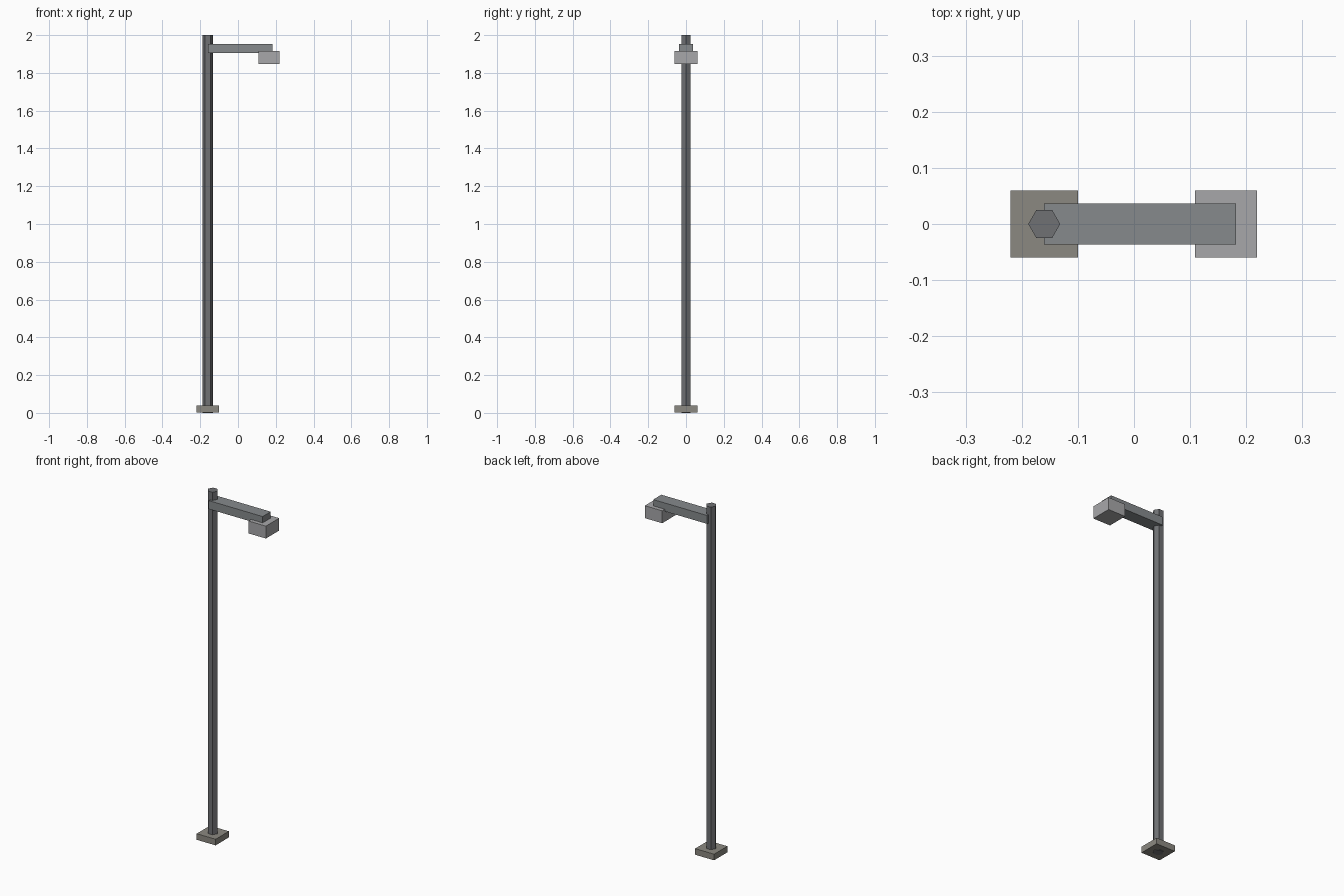
import bpy

if "Cube" in bpy.data.objects:
    bpy.data.objects.remove(bpy.data.objects["Cube"])


def paint(obj, color):
    mat = bpy.data.materials.new(obj.name + "_paint")
    mat.diffuse_color = (*color, 1)
    mat.use_nodes = True
    mat.node_tree.nodes["Principled BSDF"].inputs["Base Color"].default_value = mat.diffuse_color
    obj.data.materials.append(mat)


def box(name, x, y, z, color):
    """Box from (min, max) ranges in x and z, and a half width in y."""
    bpy.ops.mesh.primitive_cube_add(
        size=1, location=((x[0] + x[1]) / 2, 0, (z[0] + z[1]) / 2))
    obj = bpy.context.object
    obj.name = name
    obj.scale = (x[1] - x[0], 2 * y, z[1] - z[0])
    bpy.ops.object.transform_apply(location=False, rotation=False, scale=True)
    paint(obj, color)
    return obj


# Ground plate, a hair above the pole's foot so the two faces do not coincide
box("base_plate", (-0.22, -0.10), 0.06, (0.003, 0.038), (0.26, 0.25, 0.22))

# Six-sided pole with corners pointing along x
bpy.ops.mesh.primitive_cylinder_add(
    vertices=6, radius=0.0285, depth=2, location=(-0.16, 0, 1),
    rotation=(0, 0, 1.5707963))
pole = bpy.context.object
pole.name = "pole"
bpy.ops.object.transform_apply(location=False, rotation=True, scale=False)
paint(pole, (0.16, 0.165, 0.175))

# Arm reaching sideways, and the lamp head hanging at its end
box("arm", (-0.16, 0.182), 0.0365, (1.905, 1.953), (0.24, 0.255, 0.265))
box("lamp_head", (0.109, 0.219), 0.06, (1.846, 1.917), (0.39, 0.39, 0.4))
